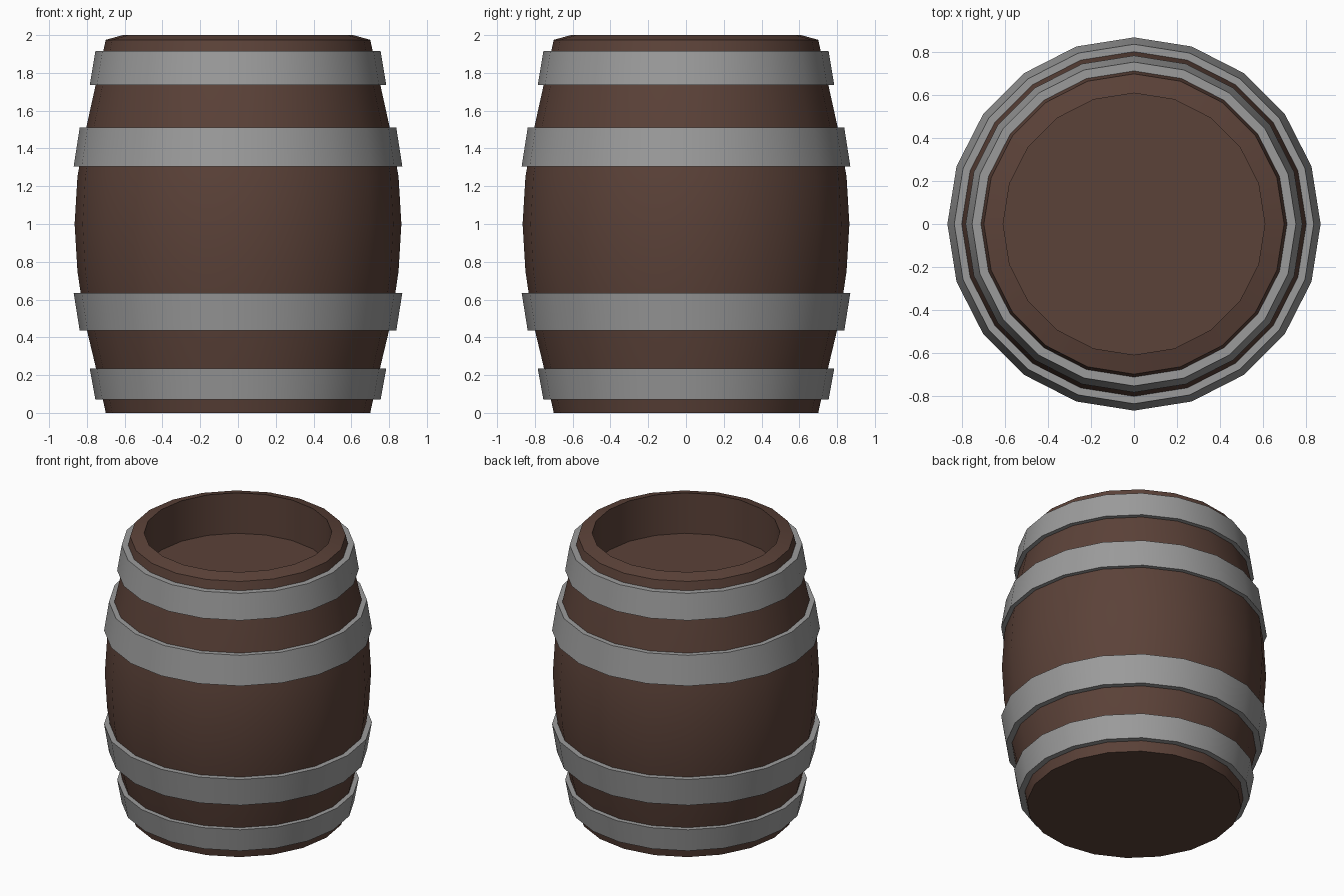
import bpy, bmesh, math

if "Cube" in bpy.data.objects:
    bpy.data.objects.remove(bpy.data.objects["Cube"])

SIDES = 20


def material(name, colour):
    m = bpy.data.materials.new(name)
    m.diffuse_color = (*colour, 1)
    m.use_nodes = True
    m.node_tree.nodes["Principled BSDF"].inputs["Base Color"].default_value = m.diffuse_color
    return m


wood = material("dark wood", (0.105, 0.054, 0.040))
steel = material("grey steel", (0.33, 0.33, 0.33))


def lathe(name, profile, mat, closed):
    """Turn an (r, z) profile round the z axis; cap the ends if not closed."""
    bm = bmesh.new()
    rings = [[bm.verts.new((r * math.cos(2 * math.pi * i / SIDES),
                            r * math.sin(2 * math.pi * i / SIDES), z))
              for i in range(SIDES)] for r, z in profile]
    pairs = list(zip(rings, rings[1:]))
    if closed:
        pairs.append((rings[-1], rings[0]))
    else:
        bm.faces.new(rings[0])
        bm.faces.new(rings[-1])
    for a, b in pairs:
        for i in range(SIDES):
            j = (i + 1) % SIDES
            bm.faces.new((a[i], a[j], b[j], b[i]))
    bmesh.ops.recalc_face_normals(bm, faces=bm.faces)
    mesh = bpy.data.meshes.new(name)
    bm.to_mesh(mesh)
    bm.free()
    mesh.materials.append(mat)
    ob = bpy.data.objects.new(name, mesh)
    bpy.context.collection.objects.link(ob)
    bpy.ops.object.select_all(action='DESELECT')
    ob.select_set(True)
    bpy.context.view_layer.objects.active = ob
    bpy.ops.object.shade_smooth_by_angle(angle=math.radians(30))


# bulging body with chamfered rim and recessed lid
lathe("barrel_body", [(0.70, 0), (0.755, 0.25), (0.81, 0.48), (0.85, 0.75),
                      (0.865, 1.0), (0.85, 1.25), (0.81, 1.48), (0.755, 1.73),
                      (0.70, 1.975), (0.61, 2.0), (0.61, 1.71)], wood, False)

# hoops: bottom z, outer radius there, top z, outer radius there
hoops = {"bottom_hoop": (0.07, 0.755, 0.235, 0.785),
         "lower_hoop": (0.435, 0.838, 0.635, 0.87),
         "upper_hoop": (1.305, 0.87, 1.51, 0.838),
         "top_hoop": (1.735, 0.785, 1.915, 0.755)}
for name, (z0, r0, z1, r1) in hoops.items():
    lathe(name, [(r0, z0), (r1, z1), (r1 - 0.05, z1), (r0 - 0.05, z0)], steel, True)
